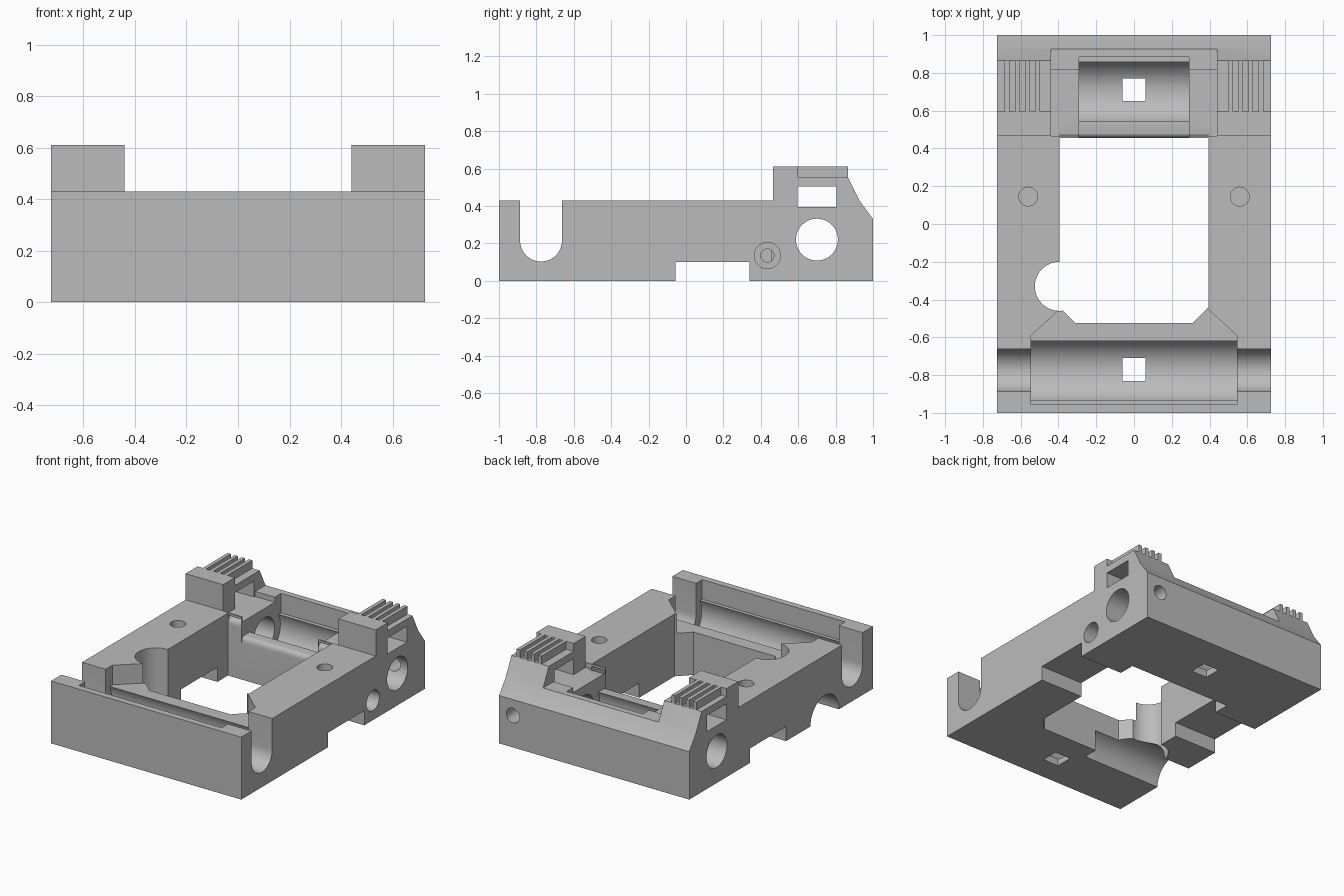
import bpy, bmesh, math
from mathutils import Vector

if "Cube" in bpy.data.objects:
    bpy.data.objects.remove(bpy.data.objects["Cube"])

grey = bpy.data.materials.new("plain grey")
grey.use_nodes = True
COLOUR = (0.5, 0.5, 0.5, 1)
grey.diffuse_color = COLOUR
grey.node_tree.nodes["Principled BSDF"].inputs["Base Color"].default_value = COLOUR


def prism(name, pts, axis, lo, hi):
    """Extrude a flat profile along an axis: x takes (y,z), y takes (x,z), z takes (x,y)."""
    def place(p, d):
        return {"x": (d, *p), "y": (p[0], d, p[1]), "z": (*p, d)}[axis]
    bm = bmesh.new()
    face = bm.faces.new([bm.verts.new(place(p, lo)) for p in pts])
    out = bmesh.ops.extrude_face_region(bm, geom=[face])
    shift = Vector(place((0, 0), hi - lo))
    bmesh.ops.translate(bm, vec=shift, verts=[v for v in out["geom"] if isinstance(v, bmesh.types.BMVert)])
    bmesh.ops.recalc_face_normals(bm, faces=bm.faces)
    mesh = bpy.data.meshes.new(name)
    bm.to_mesh(mesh)
    bm.free()
    mesh.materials.append(grey)
    obj = bpy.data.objects.new(name, mesh)
    bpy.context.collection.objects.link(obj)
    return obj


def rect(a0, a1, b0, b1):
    return [(a0, b0), (a1, b0), (a1, b1), (a0, b1)]


def circle(a, b, r, n=48):
    return [(a + r * math.cos(math.tau * i / n), b + r * math.sin(math.tau * i / n)) for i in range(n)]


def activate(obj):
    bpy.ops.object.select_all(action="DESELECT")
    obj.select_set(True)
    bpy.context.view_layer.objects.active = obj


def cut(pts, axis, lo, hi):
    tool = prism("cutter", pts, axis, lo, hi)
    tool.hide_render = True
    activate(body)
    mod = body.modifiers.new("cut", "BOOLEAN")
    mod.operation = "DIFFERENCE"
    mod.solver = "EXACT"
    mod.object = tool
    bpy.ops.object.modifier_apply(modifier=mod.name)
    bpy.data.objects.remove(tool)


W = 0.725          # half width
FAR = 1.2          # beyond every surface

# Side profile of the whole block
body = prism("body", [(-1, 0), (1, 0), (1, 0.33), (0.93, 0.425), (0.865, 0.555), (0.865, 0.61),
                      (0.465, 0.61), (0.465, 0.43), (-1, 0.43)], "x", -W, W)

# Gap between the rear towers, with a lower floor in front
cut(rect(-0.44, 0.44, 0.44, FAR), "z", 0.43, FAR)
cut(rect(-0.44, 0.44, 0.465, 0.815), "z", 0.395, FAR)
# Lower seat behind each tower, where the ribs stand
cut(rect(-FAR, FAR, 0.595, FAR), "z", 0.555, FAR)
# Rectangular slot through both towers
cut(rect(0.595, 0.805, 0.395, 0.505), "x", -FAR, FAR)

# Central opening with cut front corners, and a round bay on the right side
cut([(-0.395, 0.455), (-0.395, -0.44), (-0.31, -0.525), (0.31, -0.525), (0.395, -0.44), (0.395, 0.455)],
    "z", -FAR, FAR)
cut(circle(-0.395, -0.33, 0.13), "z", -FAR, FAR)

# Front cradle: cylinder bed, wider upper pocket and open side slots
AY, AZ = -0.775, 0.215
cut(circle(AY, AZ, 0.175, 64), "x", -0.545, 0.545)
cut([(-0.545, -0.955), (0.545, -0.955), (0.545, -0.59), (0.39, -0.45), (-0.39, -0.45), (-0.545, -0.59)],
    "z", 0.295, FAR)
arc = [(AY + 0.112 * math.cos(t), AZ + 0.112 * math.sin(t))
       for t in [math.pi + math.pi * i / 24 for i in range(25)]]
cut(arc + [(AY + 0.112, FAR), (AY - 0.112, FAR)], "x", -FAR, FAR)

# Rear cradle: cylinder bed, upper pocket and round side holes
cut(circle(0.7, 0.22, 0.175, 64), "x", -0.29, 0.29)
cut(rect(-0.29, 0.29, 0.44, 0.885), "z", 0.295, FAR)
cut(circle(0.7, 0.22, 0.112), "x", -FAR, FAR)

# Rounded front edges of the rear wall
for x0, x1, top in [(-0.29, 0.29, 0.295), (-0.394, -0.291, 0.395), (0.291, 0.394, 0.395)]:
    curve = [(0.48 - 0.025 * math.cos(t), top - 0.04 + 0.04 * math.sin(t))
             for t in [math.pi / 2 * i / 6 for i in range(7)]]
    cut(curve + [(0.48, top + 0.02), (0.44, top + 0.02), (0.44, top - 0.04)], "x", x0, x1)

# Square drain holes through both beds
for y in (0.71, -0.77):
    cut(rect(-0.06, 0.06, y - 0.06, y + 0.06), "z", -0.1, 0.15)

# Underside channel, and a half-round groove on the right
cut(rect(-0.055, 0.34, -0.1, 0.1), "x", -FAR, FAR)
cut(circle(-0.475, 0, 0.155), "x", -FAR, -0.12)

# Screw holes: top pair, rear hole and stepped side hole
for x in (-0.56, 0.56):
    cut(circle(x, 0.145, 0.05, 32), "z", 0.25, FAR)
cut(circle(0.62, 0.22, 0.05, 32), "y", 0.75, FAR)
cut(circle(0.435, 0.135, 0.07, 32), "x", 0.6, FAR)
cut(circle(0.435, 0.135, 0.035, 32), "x", 0.35, FAR)

activate(body)
bpy.ops.object.shade_smooth_by_angle(angle=math.radians(25))

# Thin ribs on the rear towers
for side, label in ((-1, "right"), (1, "left")):
    for i in range(4):
        x = side * (0.51 + 0.054 * i)
        prism(f"{label}_rib_{i + 1}", rect(x - 0.013, x + 0.013, 0.59, 0.865), "z", 0.55, 0.61)
